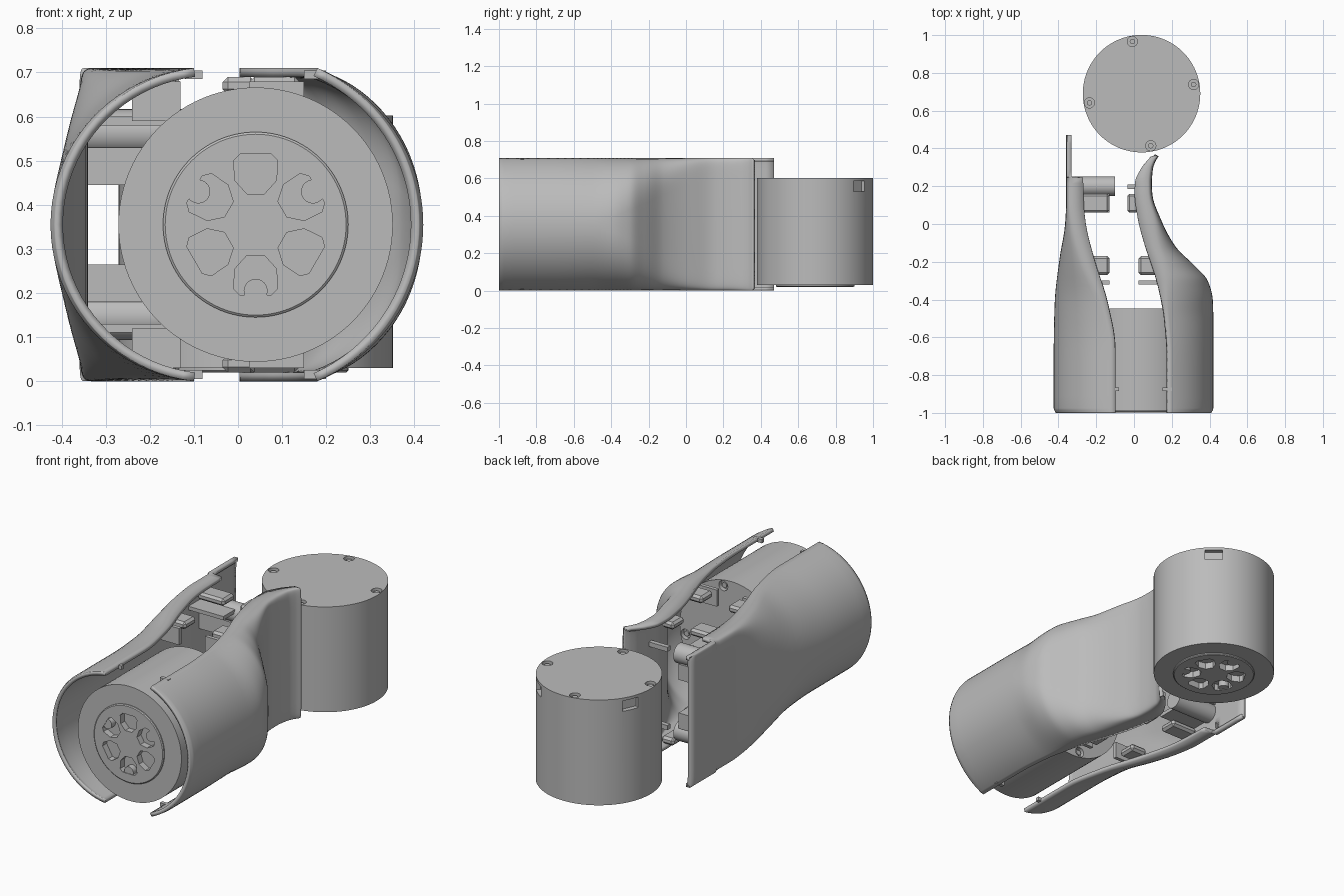
import bpy, bmesh, math
from mathutils import Matrix, Vector

if "Cube" in bpy.data.objects:
    bpy.data.objects.remove(bpy.data.objects["Cube"])

grey = bpy.data.materials.new("plain grey")
grey.diffuse_color = (0.5, 0.5, 0.5, 1)
grey.use_nodes = True
grey.node_tree.nodes["Principled BSDF"].inputs["Base Color"].default_value = grey.diffuse_color
H = 0.355          # half height of the shells
CX = 0.04          # axis of both motors


def make(name, bm, mat=None):
    me = bpy.data.meshes.new(name)
    bm.to_mesh(me)
    bm.free()
    me.materials.append(grey)
    ob = bpy.data.objects.new(name, me)
    bpy.context.collection.objects.link(ob)
    if mat:
        ob.matrix_world = mat
    return ob


def add_prism(bm, pts, z0, z1):
    lo = [bm.verts.new((x, y, z0)) for x, y in pts]
    hi = [bm.verts.new((x, y, z1)) for x, y in pts]
    n = len(pts)
    bm.faces.new(lo[::-1])
    bm.faces.new(hi)
    for i in range(n):
        bm.faces.new((lo[i], lo[(i + 1) % n], hi[(i + 1) % n], hi[i]))


def circle(cx, cy, r, n=24):
    return [(cx + r * math.cos(i * math.tau / n), cy + r * math.sin(i * math.tau / n)) for i in range(n)]


def turned(points, a):
    c, s = math.cos(math.radians(a)), math.sin(math.radians(a))
    return [(x * c - y * s, x * s + y * c) for x, y in points]


def lathe(profile, n=96):
    bm = bmesh.new()
    rings = [[bm.verts.new((x, y, z)) for x, y in circle(0, 0, r, n)] for r, z in profile]
    for a, b in zip(rings, rings[1:]):
        for i in range(n):
            bm.faces.new((a[i], a[(i + 1) % n], b[(i + 1) % n], b[i]))
    bm.faces.new(rings[0][::-1])
    bm.faces.new(rings[-1])
    return bm


# Motors: lathed drum with petal recesses, screw holes and connector pockets
PETAL = [(.07, -.02), (.1, -.047), (.145, -.05), (.16, -.035),
         (.16, .035), (.145, .05), (.1, .047), (.07, .02)]


def motor(name, h, mat):
    body = make(name, lathe([(.205, 0), (.21, .004), (.21, .01), (.311, .01), (.311, h)]), mat)
    bm = bmesh.new()
    for k in range(6):
        add_prism(bm, turned(PETAL, 30 + 60 * k), -.05, .035)
    for a in (100, 10, -80, 190):
        add_prism(bm, circle(*turned([(.28, 0)], a)[0], .027), h - .025, h + .05)
    for a in (50, 155):
        add_prism(bm, turned([(.285, -.045), (.4, -.045), (.4, .045), (.285, .045)], a), h - .072, h - .015)
    cutter = make(name + "_cutter", bm, mat)
    cutter.hide_render = True
    mod = body.modifiers.new("cut", 'BOOLEAN')
    mod.object = cutter
    mod.solver = 'EXACT'
    bpy.context.view_layer.objects.active = body
    bpy.ops.object.modifier_apply(modifier=mod.name)
    bpy.data.objects.remove(cutter)
    # screws in three petals, and in the rim holes
    bm = bmesh.new()
    for a in (90, -30, 210):
        add_prism(bm, circle(*turned([(.15, 0)], a)[0], .027), .003, .04)
    for a in (100, 10, -80, 190):
        add_prism(bm, circle(*turned([(.28, 0)], a)[0], .014), h - .03, h - .008)
    make(name + "_screws", bm, mat)


motor("front_motor", .55, Matrix.Translation((CX, -.997, H)) @ Matrix.Rotation(-math.pi / 2, 4, 'X'))
motor("rear_motor", .582, Matrix.Translation((CX, .69, .02)))


# Side shells: lofted from a round section at the front to a flat plate at the back
def curve(st, col, y):
    """Monotone cubic through the stations."""
    ys = [s[0] for s in st]
    vs = [s[col] for s in st]
    d = [(vs[i + 1] - vs[i]) / (ys[i + 1] - ys[i]) for i in range(len(ys) - 1)]
    m = [d[0]] + [2 * a * b / (a + b) if a * b > 0 else 0 for a, b in zip(d, d[1:])] + [d[-1]]
    i = max(k for k in range(len(d)) if ys[k] <= y + 1e-9)
    h = ys[i + 1] - ys[i]
    t = (y - ys[i]) / h
    return ((2 * t**3 - 3 * t**2 + 1) * vs[i] + (t**3 - 2 * t**2 + t) * h * m[i]
            + (3 * t**2 - 2 * t**3) * vs[i + 1] + (t**3 - t**2) * h * m[i + 1])


def shell(name, side, st):
    ys = [a[0] + (b[0] - a[0]) * k / 5 for a, b in zip(st, st[1:]) for k in range(5)] + [st[-1][0]]
    n = 40
    bm = bmesh.new()
    rows = []
    for y in ys:
        xo, xe, w = (curve(st, c, y) for c in (1, 2, 3))
        d = abs(xo - xe)
        r = (d * d + H * H) / (2 * d)
        half = math.asin(min(1, H / r))
        row = []
        for j in range(n + 1):
            u = 1 - 2 * j / n
            a = half * u
            b = math.pi / 2 * u
            round_x, round_z = d - r + r * math.cos(a), r * math.sin(a)
            flat_x = d * max(0, math.cos(b)) ** (1 / 6)
            flat_z = math.copysign(H * abs(math.sin(b)) ** (1 / 6), u) if abs(u) > 1e-6 else 0
            row.append(bm.verts.new((xe + side * (round_x * (1 - w) + flat_x * w), y,
                                     H + round_z * (1 - w) + flat_z * w)))
        rows.append(row)
    for p, q in zip(rows, rows[1:]):
        for j in range(n):
            f = (p[j], p[j + 1], q[j + 1], q[j])
            bm.faces.new(f if side > 0 else f[::-1])
    ob = make(name, bm)
    mod = ob.modifiers.new("thickness", 'SOLIDIFY')
    mod.thickness = .02
    mod.offset = -1


shell("right_shell", 1, [
    (-1, .41, .18, 0), (-.975, .42, .18, 0), (-.7, .42, .18, 0), (-.5, .42, .165, 0),
    (-.4, .417, .145, .08), (-.3, .39, .12, .25), (-.22, .32, .095, .42), (-.12, .22, .06, .65),
    (.03, .14, .02, .92), (.16, .097, .003, 1), (.22, .095, .005, 1), (.29, .1, .035, 1),
    (.33, .113, .065, 1), (.358, .13, .09, 1)])
shell("left_shell", -1, [
    (-1, -.415, -.1, 0), (-.975, -.425, -.1, 0), (-.66, -.425, -.1, 0), (-.42, -.42, -.14, .1),
    (-.19, -.395, -.21, .5), (0, -.365, -.255, .9), (.1, -.36, -.265, 1), (.245, -.36, -.27, 1),
    (.25, -.36, -.33, 1), (.47, -.36, -.33, 1)])


# Inner ribs, clips and standoffs
def box(name, x0, x1, y0, y1, z0, z1, bevel=0):
    bm = bmesh.new()
    add_prism(bm, [(x0, y0), (x1, y0), (x1, y1), (x0, y1)], z0, z1)
    if bevel:
        bmesh.ops.bevel(bm, geom=bm.edges[:], offset=bevel, segments=1, affect='EDGES')
    make(name, bm)


for label, flip in (("lower", False), ("upper", True)):
    def level(a, b):
        return (2 * H - b, 2 * H - a) if flip else (a, b)
    # chamfered clips along the open edges
    box(label + "_left_rear_clip", -.29, -.13, .06, .16, *level(.02, .06), .012)
    box(label + "_left_front_clip", -.23, -.13, -.27, -.17, *level(.02, .06), .012)
    box(label + "_right_rear_clip", -.035, .04, .06, .16, *level(.02, .06), .012)
    box(label + "_right_front_clip", .025, .14, -.27, -.17, *level(.02, .06), .012)
    # thin stop plates
    box(label + "_left_stop", -.24, -.13, -.32, -.3, *level(.03, .12))
    box(label + "_right_stop", .025, .15, -.32, -.3, *level(.03, .12))
    box(label + "_left_peg", -.12, -.08, -.885, -.865, *level(.005, .025))
    box(label + "_right_peg", .15, .2, -.885, -.865, *level(.005, .025))
    # cross ribs and standoff on the left wall
    box(label + "_wide_rib", -.345, -.13, .15, .25, *level(.18, .265))
    box(label + "_narrow_rib", -.345, -.13, .06, .16, *level(.11, .13))
    box(label + "_right_pin", -.035, .09, .185, .21, *level(.13, .155))
    bm = bmesh.new()
    add_prism(bm, circle(0, 0, .052, 32), -.345, -.1)
    z = sum(level(.11, .18)) / 2
    make(label + "_standoff", bm, Matrix.Translation((0, .2, z)) @ Matrix.Rotation(math.pi / 2, 4, 'Y'))

# Smooth shading with sharp edges kept
for ob in bpy.data.objects:
    ob.select_set(ob.type == 'MESH')
    bpy.context.view_layer.objects.active = ob
bpy.ops.object.shade_smooth_by_angle(angle=math.radians(35))
